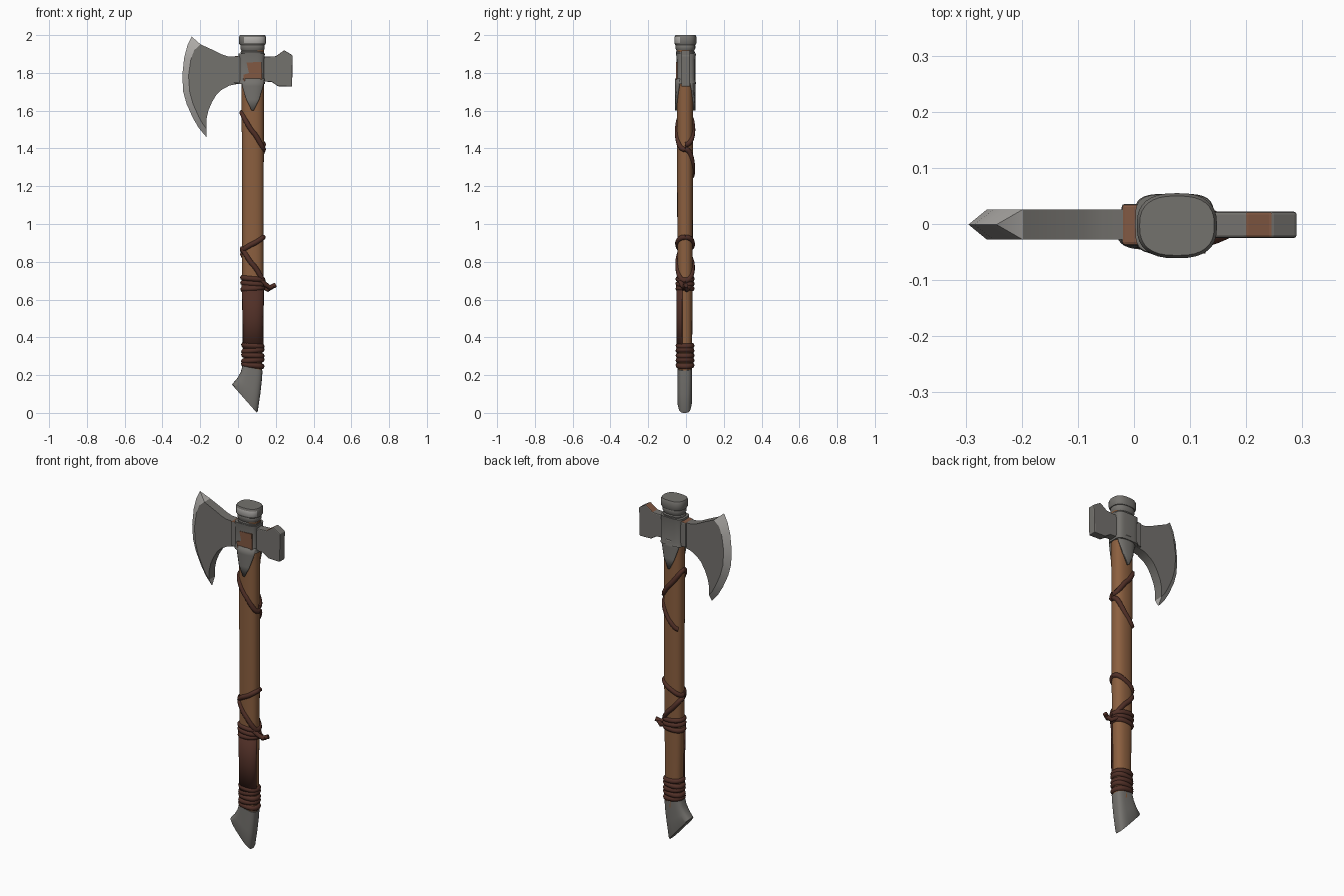
import bpy, bmesh, math
from mathutils import Vector

if "Cube" in bpy.data.objects:
    bpy.data.objects.remove(bpy.data.objects["Cube"])

def material(name, rgb):
    m = bpy.data.materials.new(name)
    m.diffuse_color = (*rgb, 1)
    m.use_nodes = True
    m.node_tree.nodes["Principled BSDF"].inputs["Base Color"].default_value = m.diffuse_color
    return m

WOOD = material("brown wood", (0.26, 0.115, 0.050))
LEATHER = material("dark leather", (0.082, 0.029, 0.020))
STEEL = material("grey steel", (0.175, 0.168, 0.155))
EDGE = material("bright steel", (0.44, 0.425, 0.405))
RUST = material("rust", (0.22, 0.098, 0.055))

def finish(name, bm, mats, smooth=40):
    bmesh.ops.recalc_face_normals(bm, faces=bm.faces[:])
    me = bpy.data.meshes.new(name)
    bm.to_mesh(me)
    bm.free()
    for m in mats:
        me.materials.append(m)
    ob = bpy.data.objects.new(name, me)
    bpy.context.collection.objects.link(ob)
    if smooth:
        bpy.ops.object.select_all(action='DESELECT')
        ob.select_set(True)
        bpy.context.view_layer.objects.active = ob
        bpy.ops.object.shade_smooth_by_angle(angle=math.radians(smooth))
    return ob

def oval(a, p):
    f = lambda v: math.copysign(abs(v) ** (2 / p), v)
    return f(math.cos(a)), f(math.sin(a))

def loft(name, rings, mats, p=2.4, n=32, rule=None):
    """rings: (x_left, z_left, x_right, z_right, centre_y, radius_y)"""
    bm = bmesh.new()
    loops = []
    for xl, zl, xr, zr, cy, ry in rings:
        loop = []
        for i in range(n):
            u, v = oval(2 * math.pi * i / n, p)
            t = (u + 1) / 2
            loop.append(bm.verts.new((xl + (xr - xl) * t, cy + ry * v, zl + (zr - zl) * t)))
        loops.append(loop)
    for a, b in zip(loops, loops[1:]):
        for i in range(n):
            j = (i + 1) % n
            bm.faces.new((a[i], a[j], b[j], b[i]))
    bm.faces.new(loops[0])
    bm.faces.new(loops[-1])
    bm.normal_update()
    if rule:
        for f in bm.faces:
            f.material_index = rule(f.calc_center_median())
    return finish(name, bm, mats)

def flat(x0, x1, z, cy, ry):
    return (x0, z, x1, z, cy, ry)

def prism(name, outline, y0, y1, mats, rule=None, bevel=0):
    bm = bmesh.new()
    a = [bm.verts.new((x, y0, z)) for x, z in outline]
    b = [bm.verts.new((x, y1, z)) for x, z in outline]
    bm.faces.new(a)
    bm.faces.new(b)
    for i in range(len(a)):
        j = (i + 1) % len(a)
        f = bm.faces.new((a[i], a[j], b[j], b[i]))
        if rule:
            f.material_index = rule(f.calc_center_median())
    ob = finish(name, bm, mats, 0)
    if bevel:
        mod = ob.modifiers.new("bevel", 'BEVEL')
        mod.width, mod.segments = bevel, 2
    return ob

# Handle: z, centre x, radius x, radius y
CY = -0.005
SHAFT = [(0.2, .078, .050, .038), (0.4, .079, .050, .038), (0.72, .078, .056, .040),
         (1.2, .079, .057, .042), (1.6, .078, .059, .043), (1.92, .078, .060, .044)]

def surf(deg, z, off=0.0):
    """point on the handle surface; 0 right, 90 back, 180 left, 270 front"""
    for a, b in zip(SHAFT, SHAFT[1:]):
        if z <= b[0]:
            break
    t = (z - a[0]) / (b[0] - a[0])
    cx, rx, ry = (a[k] + (b[k] - a[k]) * t for k in (1, 2, 3))
    u, v = oval(math.radians(deg), 2.4)
    return Vector((cx + (rx + off) * u, CY + (ry + off) * v, z))

loft("handle", [flat(c - rx, c + rx, z, CY, ry) for z, c, rx, ry in SHAFT], [WOOD])

# Sheets that hug the handle
def sheet(name, mid, rows, mat, off, thick, n=12):
    bm = bmesh.new()
    grid = [[bm.verts.new(surf(mid + half * (2 * i / n - 1), z, off)) for i in range(n + 1)]
            for z, half in rows]
    for a, b in zip(grid, grid[1:]):
        for i in range(n):
            bm.faces.new((a[i], a[i + 1], b[i + 1], b[i]))
    ob = finish(name, bm, [mat])
    mod = ob.modifiers.new("thickness", 'SOLIDIFY')
    mod.thickness, mod.offset = thick, 0

sheet("grip_leather", 272, [(.34, 72), (.5, 70), (.68, 74)], LEATHER, .003, .008)
for side, mid in (("front", 270), ("back", 90)):
    sheet(side + "_langet", mid, [(1.77, 62), (1.73, 52), (1.66, 26), (1.60, 2)], STEEL, .005, .012)

# Leather cords
def cord(name, pts, r, closed=False):
    cu = bpy.data.curves.new(name, 'CURVE')
    cu.dimensions = '3D'
    cu.bevel_depth, cu.bevel_resolution, cu.use_fill_caps = r, 2, True
    sp = cu.splines.new('POLY')
    sp.points.add(len(pts) - 1)
    for q, p in zip(sp.points, pts):
        q.co = (*p, 1)
    sp.use_cyclic_u = closed
    sp.use_smooth = True
    cu.materials.append(LEATHER)
    ob = bpy.data.objects.new(name, cu)
    bpy.context.collection.objects.link(ob)
    bpy.ops.object.select_all(action='DESELECT')
    ob.select_set(True)
    bpy.context.view_layer.objects.active = ob
    bpy.ops.object.convert(target='MESH')

def winding(name, a0, a1, z0, z1, r=.014, off=-.002, n=20):
    pts = []
    for i in range(n + 1):
        t = i / n
        e = (1 - math.cos(math.pi * t)) / 2
        pts.append(surf(a0 + (a1 - a0) * t, z0 + (z1 - z0) * e, off))
    cord(name, pts, r)

winding("upper_cord_front", 175, 360, 1.59, 1.395)
winding("upper_cord_back", 185, 0, 1.59, 1.42)
winding("upper_cord_tail", 0, 140, 1.395, 1.25)
winding("lower_cord_front", 360, 180, .93, .86)
winding("lower_cord_back", 180, 0, .86, .93)
winding("cross_cord_front", 180, 360, .87, .70)
winding("cross_cord_back", 180, 0, .84, .70)

def ring(name, z, r, tilt):
    cord(name, [surf(a, z + tilt * math.cos(math.radians(a)), -.003) for a in range(0, 360, 15)], r, True)

for i in range(5):
    ring(f"bottom_wrap_{i}", .252 + .026 * i, .0155, (-.006, .004, -.003, .005, -.004)[i])
for i in range(3):
    ring(f"grip_wrap_{i}", .658 + .026 * i, .0145, (.004, -.005, -.006)[i])
cord("knot_end_a", [(.12, -.03, .70), (.145, -.022, .68), (.168, -.012, .664), (.197, 0, .676)], .013)
cord("knot_end_b", [(.12, .02, .67), (.142, .012, .662), (.158, .004, .652), (.188, -.008, .672)], .012)

# Slanted metal foot
loft("foot", [(.024, .25, .130, .225, -.006, .039), (.014, .215, .126, .17, -.006, .039),
              (-.006, .18, .118, .10, -.007, .039), (-.031, .153, .105, .012, -.007, .039),
              (-.028, .145, .100, .000, -.007, .036)], [STEEL], p=3.2)

# Socket around the handle, neck rings and top cap
loft("socket", [flat(.000, .143, 1.742, 0, .054), flat(.003, .140, 1.765, 0, .049),
                flat(.003, .140, 1.87, 0, .049), flat(.002, .142, 1.902, 0, .053)], [STEEL], p=4)
loft("neck", [flat(.016, .136, 1.89, -.003, .047), flat(.014, .139, 1.91, -.003, .050),
              flat(.018, .134, 1.916, -.003, .046), flat(.012, .141, 1.928, -.003, .052),
              flat(.012, .141, 1.945, -.003, .052), flat(.018, .134, 1.955, -.003, .048)], [STEEL])
loft("top_cap", [flat(.010, .143, 1.948, -.003, .054), flat(.005, .148, 1.957, -.003, .058),
                 flat(.005, .148, 1.990, -.003, .058), flat(.010, .143, 2.0, -.003, .053)],
     [STEEL, EDGE], p=2.6, rule=lambda c: int(c.y < -.035 and 1.96 < c.z < 1.995 and c.x > .03))
prism("socket_rust", [(.045, 1.855), (.125, 1.858), (.127, 1.765), (.03, 1.757), (.028, 1.79), (.058, 1.80)],
      -.0525, -.046, [RUST])

# Lug where blade meets socket, rusty on top
prism("blade_lug", [(-.022, 1.888), (.035, 1.893), (.035, 1.745), (-.022, 1.745)], -.038, .036,
      [STEEL, RUST], lambda c: int(c.z > 1.88), .006)

# Hammer poll
prism("hammer_poll", [(.12, 1.885), (.20, 1.888), (.245, 1.92), (.290, 1.892), (.286, 1.727),
                      (.212, 1.729), (.178, 1.752), (.12, 1.755)], -.025, .022,
      [STEEL, RUST], lambda c: int(.2 < c.x < .24 and c.z > 1.88), .005)

# Bearded blade: flat body with a ground bright edge
rim = [(-.245, 1.992), (-.268, 1.945), (-.285, 1.88), (-.295, 1.785), (-.290, 1.70),
       (-.272, 1.635), (-.238, 1.56), (-.207, 1.507), (-.167, 1.46)]
grind = [(-.198, 1.951), (-.232, 1.92), (-.250, 1.87), (-.262, 1.785), (-.256, 1.70),
         (-.238, 1.635), (-.208, 1.568), (-.187, 1.53), (-.167, 1.505)]
back = [(-.167, 1.555), (-.157, 1.60), (-.138, 1.645), (-.115, 1.683), (-.087, 1.71), (-.045, 1.733),
        (.03, 1.748), (.03, 1.885), (-.055, 1.888), (-.09, 1.90), (-.13, 1.92)]
bm = bmesh.new()
tip = [bm.verts.new((x, -.001, z)) for x, z in rim]
sides = []
for y in (-.028, .026):
    body = [bm.verts.new((x, y, z)) for x, z in grind + back]
    sides.append(body)
    bm.faces.new(body)
    for i in range(len(rim) - 1):
        bm.faces.new((tip[i], tip[i + 1], body[i + 1], body[i])).material_index = 1
f, b = sides
m = len(f)
for i in range(len(grind) - 1, m):
    j = (i + 1) % m
    bm.faces.new((f[i], f[j], b[j], b[i]))
for k in (0, len(rim) - 1):
    bm.faces.new((tip[k], f[k], b[k])).material_index = 1
finish("axe_blade", bm, [STEEL, EDGE], 25)
